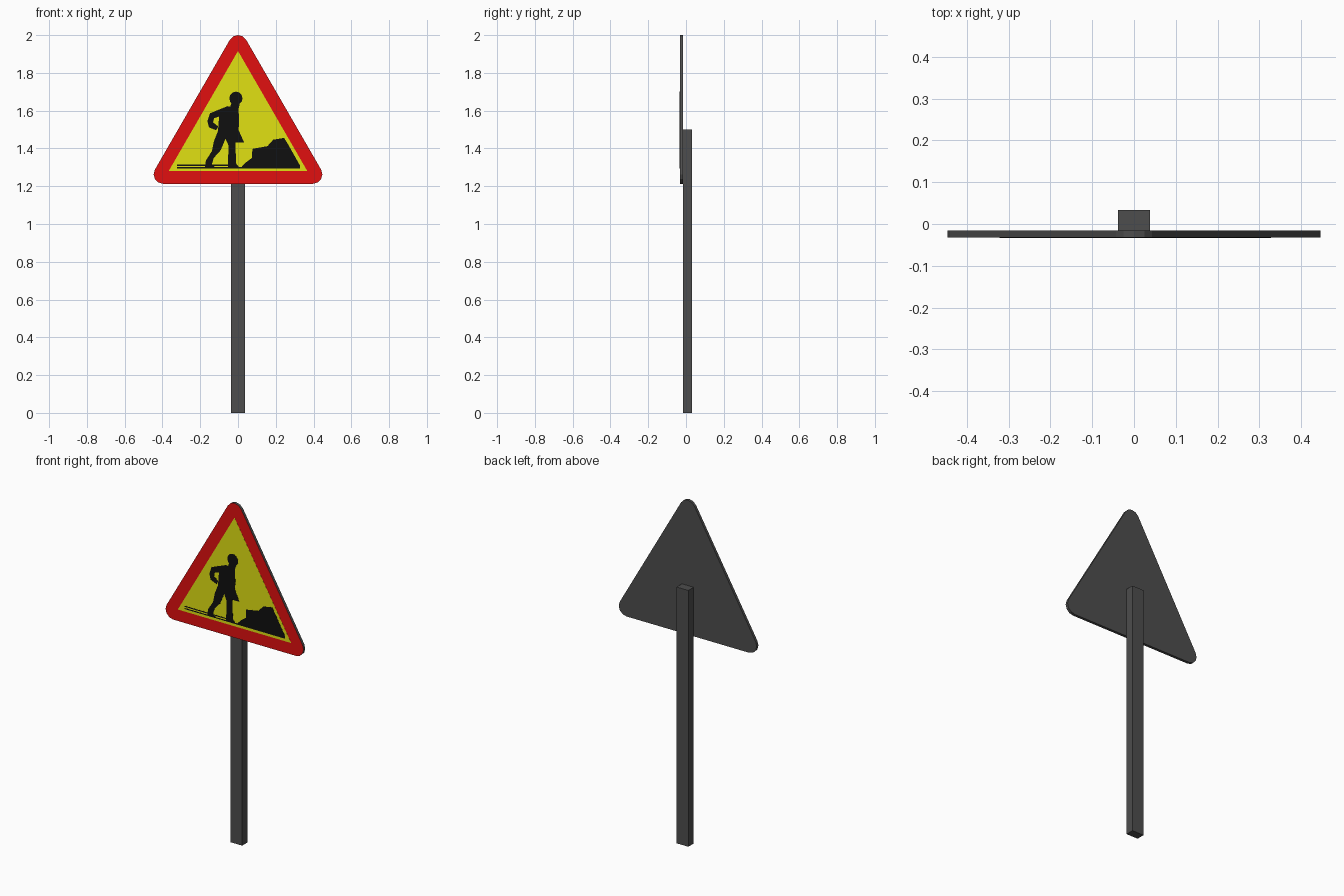
import bpy, bmesh, math

if "Cube" in bpy.data.objects:
    bpy.data.objects.remove(bpy.data.objects["Cube"])

def material(name, rgb):
    m = bpy.data.materials.new(name)
    m.diffuse_color = (*rgb, 1)
    m.use_nodes = True
    m.node_tree.nodes["Principled BSDF"].inputs["Base Color"].default_value = m.diffuse_color
    return m

GREY = material("dark_grey", (0.075, 0.075, 0.075))
RED = material("red", (0.75, 0.005, 0.005))
YELLOW = material("yellow", (0.75, 0.75, 0.006))
BLACK = material("black", (0.005, 0.005, 0.005))

def prism(name, outlines, y_front, y_back, mat, front_mat=None):
    """Extrude x-z outlines along y into closed plates."""
    bm = bmesh.new()
    for pts in outlines:
        front = [bm.verts.new((x, y_front, z)) for x, z in pts]
        back = [bm.verts.new((x, y_back, z)) for x, z in pts]
        bm.faces.new(front)
        bm.faces.new(back[::-1])
        n = len(pts)
        for i in range(n):
            j = (i + 1) % n
            bm.faces.new((front[j], front[i], back[i], back[j]))
    bmesh.ops.recalc_face_normals(bm, faces=bm.faces[:])
    for f in bm.faces:
        f.material_index = 1 if front_mat and f.normal.y < -0.5 else 0
    bmesh.ops.triangulate(bm, faces=[f for f in bm.faces if len(f.verts) > 4])
    me = bpy.data.meshes.new(name)
    bm.to_mesh(me)
    bm.free()
    me.materials.append(mat)
    if front_mat:
        me.materials.append(front_mat)
    ob = bpy.data.objects.new(name, me)
    bpy.context.collection.objects.link(ob)
    return ob

def triangle(centre_z, inradius, r=0.0, segments=4):
    """Equilateral triangle, apex up, with corners rounded by radius r."""
    pts = []
    for k in range(3):
        a = math.radians(90 + 120 * k)
        d = 2 * (inradius - r)
        cx, cz = d * math.cos(a), centre_z + d * math.sin(a)
        if r == 0:
            pts.append((cx, cz))
            continue
        for s in range(segments + 1):
            b = a + math.radians(-60 + 120 * s / segments)
            pts.append((cx + r * math.cos(b), cz + r * math.sin(b)))
    return pts

def drawn(pts):
    """Scale hundredths of a unit to units."""
    return [(x / 100, z / 100) for x, z in pts]

# Post
prism("post", [[(-0.038, 0), (0.038, 0), (0.038, 1.5), (-0.038, 1.5)]], -0.016, 0.033, GREY)

# Sign board: grey back and rim, red front
FRONT = -0.032
prism("sign_board", [triangle(1.492, 0.279, 0.05)], FRONT, -0.016, GREY, RED)

# Yellow panel
prism("yellow_panel", [triangle(1.492, 0.212)], FRONT - 0.0006, FRONT + 0.001, YELLOW)

# Worker: head, body with legs, bent arm
head = [(-1.1 + 3.5 * math.cos(i * math.pi / 6), 166.5 + 3.6 * math.sin(i * math.pi / 6))
        for i in range(12)]
neck = [(-3.2, 165), (1, 164), (0.3, 161), (-4.5, 161)]
body = [(-5.5, 162.4), (0.3, 161.3), (0.6, 153), (0.2, 150), (3.2, 143.2), (-1.4, 143.2),
        (-1, 132), (0.8, 129.8), (-5.4, 129.8), (-5, 141.5), (-6.6, 145.2), (-9.2, 139),
        (-12.8, 135), (-13.8, 131.8), (-12, 129.8), (-17.6, 129.8), (-17, 133.6),
        (-13.8, 138.6), (-12.7, 144), (-10.6, 149.2), (-10, 157)]
arm = [(-5.5, 162.4), (-10.5, 160.4), (-14.8, 158.6), (-16.2, 154.4), (-15.4, 151.2),
       (-11.6, 149.6), (-10.4, 151.6), (-13.2, 153.8), (-12.7, 156), (-9.5, 157)]
prism("worker", [drawn(head), drawn(neck), drawn(body), drawn(arm)],
      FRONT - 0.0014, FRONT, BLACK)

# Earth heap and shovel tip
heap = [(1.5, 129.8), (4.2, 132.6), (7.4, 135), (7.6, 139.8), (15.6, 141.2), (18.6, 144.6),
        (21, 145), (24.4, 145.6), (26.6, 142), (32.8, 131), (32.8, 129.8)]
prism("earth_heap", [drawn(heap)], FRONT - 0.0013, FRONT, BLACK)

# Ground lines
lines = [[(x0, z), (x1, z), (x1, z + 0.6), (x0, z + 0.6)]
         for x0, x1, z in ((-32.2, 32.8, 129.5), (-32.2, -4, 130.8))]
prism("ground_lines", [drawn(l) for l in lines], FRONT - 0.0012, FRONT, BLACK)
